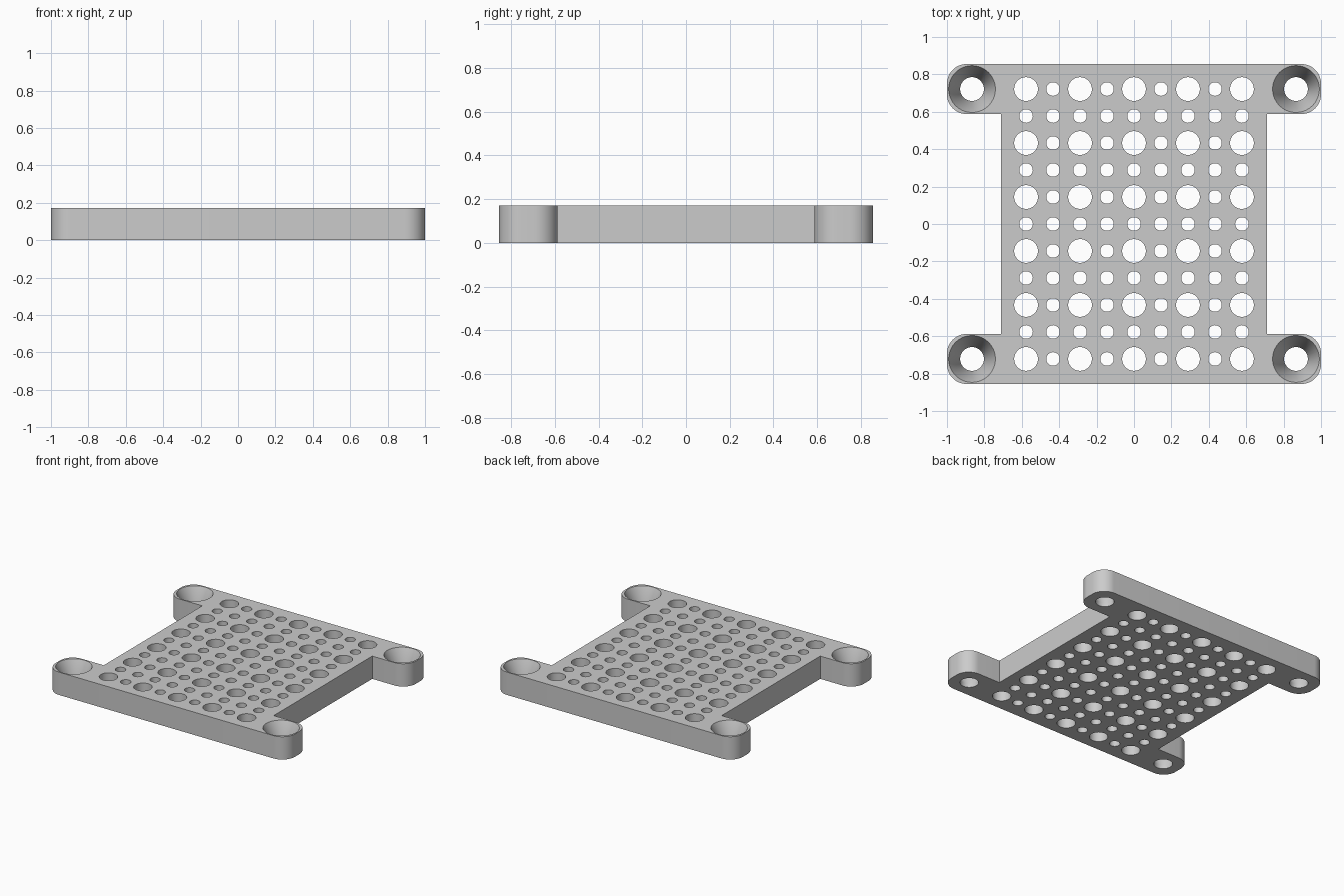
import bpy, bmesh, math
from mathutils import Vector

cube = bpy.data.objects.get("Cube")
if cube:
    bpy.data.objects.remove(cube, do_unlink=True)

THICK = 0.172
PITCH = 0.1443
HALF_X, HALF_Y = 1.0, 0.855
WAIST_X, ARM_Y = 0.71, 0.588
CORNER = 0.105
SCREW_X, SCREW_Y = 0.866, 0.7215
BIG, SMALL = 0.0635, 0.036

grey = bpy.data.materials.new("light grey")
grey.use_nodes = True
colour = (0.6, 0.6, 0.6, 1)
grey.diffuse_color = colour
grey.node_tree.nodes["Principled BSDF"].inputs["Base Color"].default_value = colour


def make_object(name, bm):
    bmesh.ops.recalc_face_normals(bm, faces=bm.faces[:])
    mesh = bpy.data.meshes.new(name)
    bm.to_mesh(mesh)
    bm.free()
    mesh.materials.append(grey)
    obj = bpy.data.objects.new(name, mesh)
    bpy.context.collection.objects.link(obj)
    return obj


def lathe(bm, x, y, profile, sides):
    """Closed turned solid from (radius, height) pairs."""
    rings = []
    for r, z in profile:
        rings.append([bm.verts.new((x + r * math.cos(a), y + r * math.sin(a), z))
                      for a in (math.tau * i / sides for i in range(sides))])
    for low, high in zip(rings, rings[1:]):
        for i in range(sides):
            j = (i + 1) % sides
            bm.faces.new((low[i], low[j], high[j], high[i]))
    bm.faces.new(rings[0][::-1])
    bm.faces.new(rings[-1])


# Plate outline: one quarter, mirrored into the full loop
def arc(cx, cy, start):
    return [Vector((cx + CORNER * math.cos(a), cy + CORNER * math.sin(a)))
            for a in (start + math.pi / 2 * i / 12 for i in range(13))]


quarter = [Vector((WAIST_X, ARM_Y))]
quarter += arc(HALF_X - CORNER, ARM_Y + CORNER, -math.pi / 2)
quarter += arc(HALF_X - CORNER, HALF_Y - CORNER, 0)
half = quarter + [Vector((-p.x, p.y)) for p in reversed(quarter)]
outline = half + [Vector((p.x, -p.y)) for p in reversed(half)]

bm = bmesh.new()
base = bm.faces.new([bm.verts.new((p.x, p.y, 0)) for p in outline])
top = bmesh.ops.extrude_face_region(bm, geom=[base])
bmesh.ops.translate(bm, vec=(0, 0, THICK),
                    verts=[v for v in top["geom"] if isinstance(v, bmesh.types.BMVert)])
plate = make_object("perforated_plate", bm)

# Grid of alternating large and small holes
bm = bmesh.new()
for row in range(-5, 6):
    for col in range(-4, 5):
        large = row % 2 == 1 and col % 2 == 0
        lathe(bm, col * PITCH, row * PITCH,
              [(BIG if large else SMALL, -0.1), (BIG if large else SMALL, THICK + 0.1)],
              48 if large else 32)

# Countersunk screw holes in the four arms
for sx in (-1, 1):
    for sy in (-1, 1):
        lathe(bm, sx * SCREW_X, sy * SCREW_Y,
              [(BIG, -0.1), (BIG, 0.03), (0.125, THICK), (0.125, THICK + 0.1)], 64)
cutter = make_object("hole_cutter", bm)
cutter.hide_render = True

# Cut the holes and drop the cutter
cut = plate.modifiers.new("holes", "BOOLEAN")
cut.operation = "DIFFERENCE"
cut.solver = "EXACT"
cut.object = cutter
bpy.ops.object.select_all(action="DESELECT")
plate.select_set(True)
bpy.context.view_layer.objects.active = plate
bpy.ops.object.modifier_apply(modifier=cut.name)
bpy.data.objects.remove(cutter, do_unlink=True)

bpy.ops.object.shade_smooth_by_angle(angle=math.radians(30))
